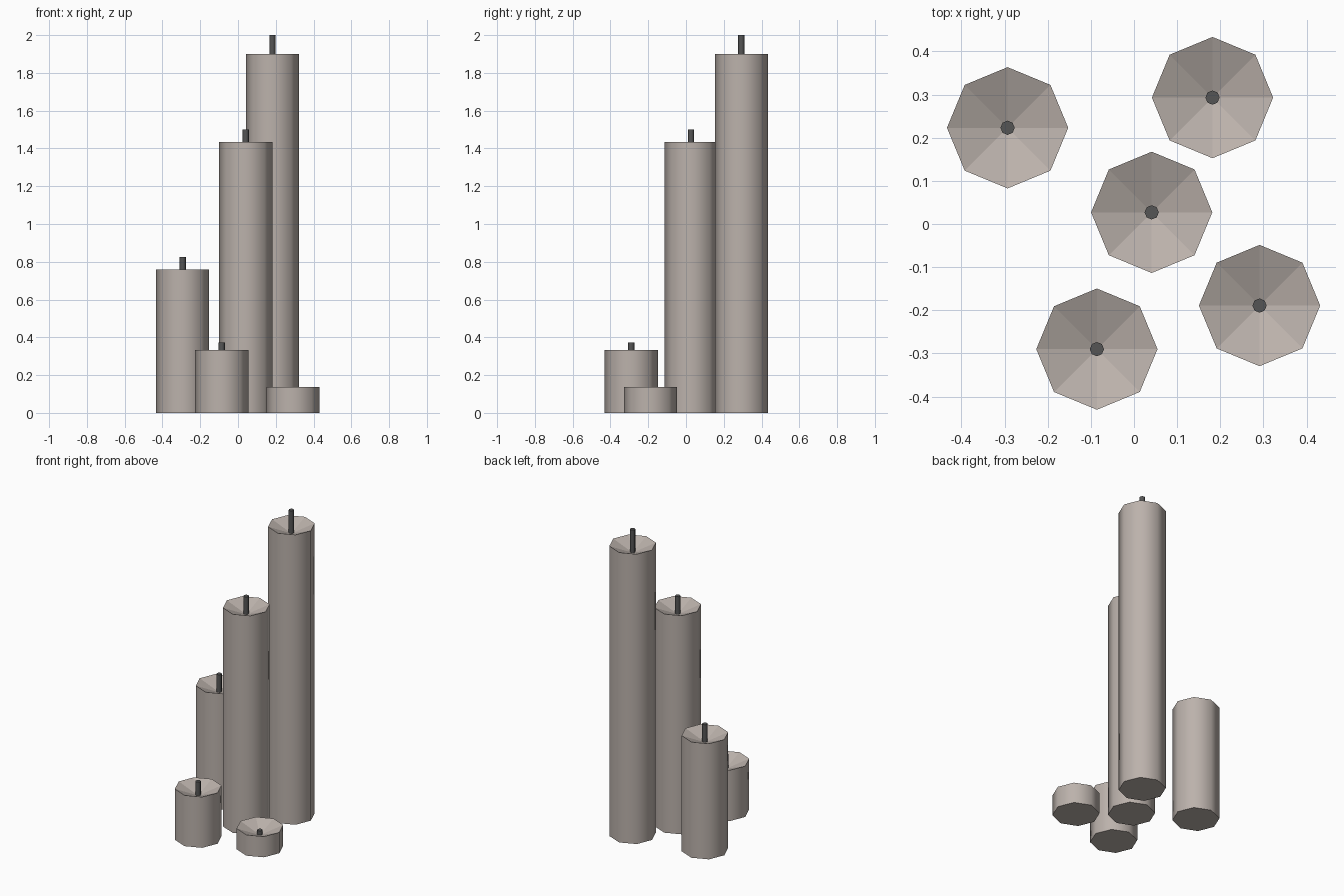
import bpy, bmesh, math

if "Cube" in bpy.data.objects:
    bpy.data.objects.remove(bpy.data.objects["Cube"])

SIDES = 8
RADIUS = 0.1405
BOWL = 0.055      # depth of the melted hollow
WICK_R = 0.0165


def material(name, rgb):
    m = bpy.data.materials.new(name)
    m.diffuse_color = (*rgb, 1)
    m.use_nodes = True
    m.node_tree.nodes["Principled BSDF"].inputs["Base Color"].default_value = m.diffuse_color
    return m


wax = material("warm grey wax", (0.50, 0.445, 0.41))
wick_mat = material("charcoal wick", (0.09, 0.09, 0.09))


def lathe(name, profile, pos, mat):
    """Spin a (radius, height) profile; first ring is capped, radius 0 ends in a point."""
    bm = bmesh.new()
    rings = []
    for r, z in profile:
        if r == 0:
            rings.append([bm.verts.new((0, 0, z))] * SIDES)
        else:
            rings.append([bm.verts.new((r * math.cos(i * math.tau / SIDES),
                                        r * math.sin(i * math.tau / SIDES), z))
                          for i in range(SIDES)])
    bm.faces.new(rings[0][::-1])
    for lo, hi in zip(rings, rings[1:]):
        for i in range(SIDES):
            j = (i + 1) % SIDES
            corners = [lo[i], lo[j], hi[j], hi[i]]
            bm.faces.new(list(dict.fromkeys(corners)))
    # round sides are smooth, caps and hollow keep their edges
    bm.normal_update()
    for f in bm.faces:
        f.smooth = abs(f.normal.z) < 0.2
    for e in bm.edges:
        e.smooth = e.calc_face_angle(0) < math.radians(50)
    me = bpy.data.meshes.new(name)
    bm.to_mesh(me)
    bm.free()
    me.materials.append(mat)
    ob = bpy.data.objects.new(name, me)
    ob.location = (*pos, 0)
    bpy.context.collection.objects.link(ob)


# name, x, y, rim height, wick tip height
candles = [
    ("tallest", 0.182, 0.293, 1.90, 2.00),
    ("tall", 0.041, 0.027, 1.433, 1.50),
    ("medium", -0.293, 0.223, 0.758, 0.825),
    ("short", -0.086, -0.29, 0.333, 0.373),
    ("stub", 0.291, -0.189, 0.136, 0.116),
]

for name, x, y, rim, tip in candles:
    # wax body with sunken top
    lathe(name + "_candle", [(RADIUS, 0), (RADIUS, rim), (0, rim - BOWL)], (x, y), wax)
    # wick standing in the hollow
    lathe(name + "_wick", [(WICK_R, rim - BOWL - 0.005), (WICK_R, tip), (0, tip)],
          (x, y), wick_mat)
